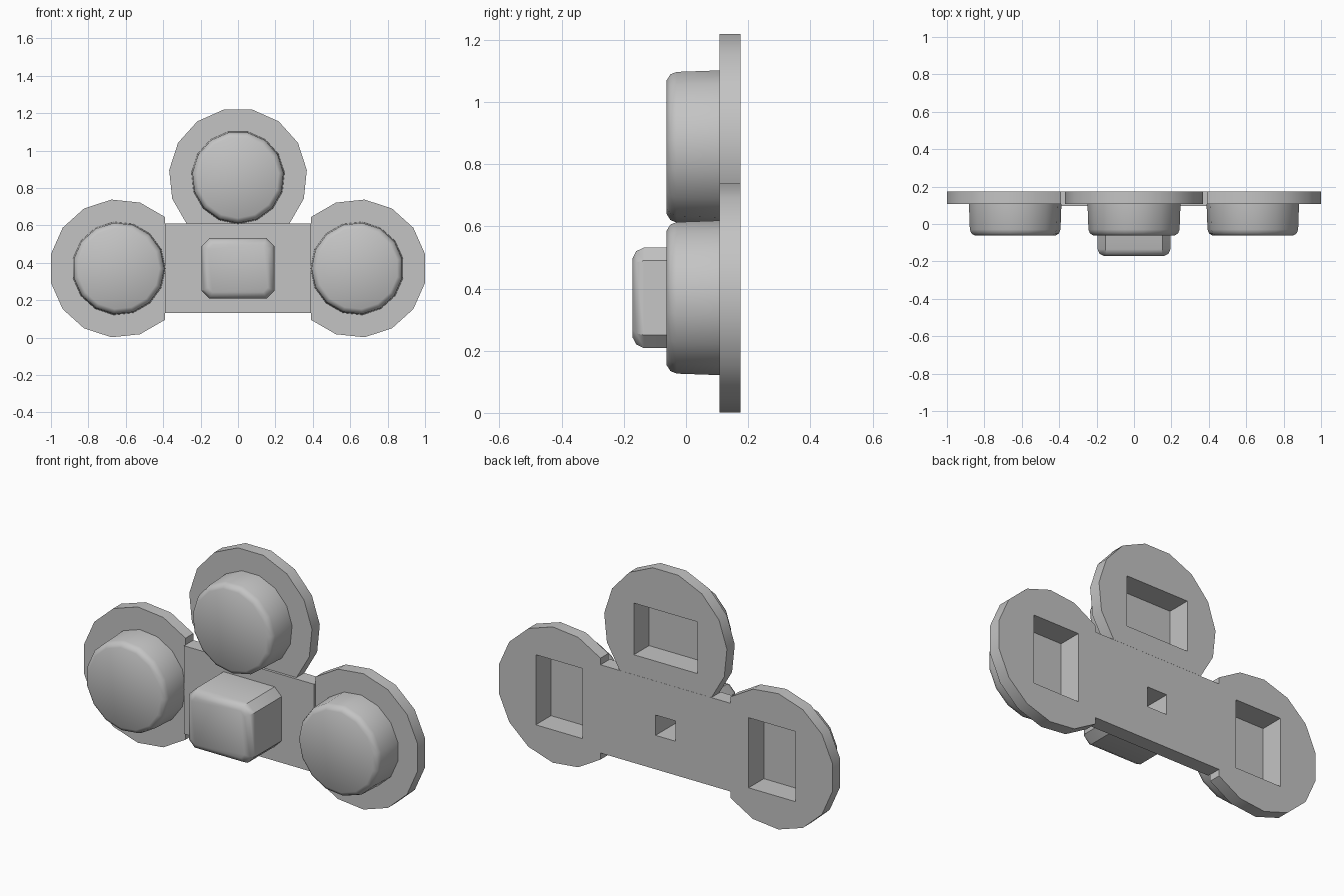
import bpy
import bmesh
from math import sin, cos, radians

cube = bpy.data.objects.get("Cube")
if cube:
    bpy.data.objects.remove(cube, do_unlink=True)

BACK, DISC_FRONT, BAR_FRONT = 0.175, 0.108, 0.095
STEP = 24  # degrees per side of the fifteen-sided parts

grey = bpy.data.materials.new("plain grey")
grey.use_nodes = True
grey.diffuse_color = (0.55, 0.55, 0.55, 1)
grey.node_tree.nodes["Principled BSDF"].inputs["Base Color"].default_value = grey.diffuse_color


def loft(name, centre, rings):
    """Skin a list of (y, [(x, z), ...]) outlines, back to front, with end caps."""
    bm = bmesh.new()
    loops = [[bm.verts.new((centre[0] + x, y, centre[1] + z)) for x, z in pts]
             for y, pts in rings]
    n = len(loops[0])
    for a, b in zip(loops, loops[1:]):
        for i in range(n):
            j = (i + 1) % n
            bm.faces.new((a[i], a[j], b[j], b[i]))
    bm.faces.new(loops[0])
    bm.faces.new(loops[-1])
    bmesh.ops.recalc_face_normals(bm, faces=bm.faces)
    mesh = bpy.data.meshes.new(name)
    bm.to_mesh(mesh)
    bm.free()
    mesh.materials.append(grey)
    obj = bpy.data.objects.new(name, mesh)
    bpy.context.collection.objects.link(obj)
    return obj


def arc(radius, facing, first, count):
    """Polygon points, with a flat side turned to the facing angle."""
    angles = [radians(facing + first + STEP * i) for i in range(count)]
    return [(radius * cos(a), radius * sin(a)) for a in angles]


def rect(w, h, chamfer=0.0):
    """Rectangle of half sizes w, h, with optional cut corners."""
    if not chamfer:
        return [(-w, -h), (w, -h), (w, h), (-w, h)]
    c = chamfer
    return [(-w + c, -h), (w - c, -h), (w, -h + c), (w, h - c),
            (w - c, h), (-w + c, h), (-w, h - c), (-w, -h + c)]


def activate(obj):
    bpy.ops.object.select_all(action='DESELECT')
    obj.select_set(True)
    bpy.context.view_layer.objects.active = obj


def finish(parts, centre, w, h, floor):
    """Sink a rectangular pocket into the parts from the back, then smooth them."""
    cutter = loft("pocket_cutter", centre, [(BACK + 0.1, rect(w, h)), (floor, rect(w, h))])
    cutter.hide_render = True
    for part in parts:
        activate(part)
        mod = part.modifiers.new("pocket", 'BOOLEAN')
        mod.operation = 'DIFFERENCE'
        mod.solver = 'EXACT'
        mod.object = cutter
        bpy.ops.object.modifier_apply(modifier=mod.name)
        bpy.ops.object.shade_smooth_by_angle(angle=radians(40))
    bpy.data.objects.remove(cutter, do_unlink=True)


# Three round pads, each a cut-off disc carrying a rounded knob
KNOB = [(DISC_FRONT, 0.25), (-0.03, 0.245), (-0.05, 0.237), (-0.062, 0.218)]
pads = [("left", (0.638, 0.37), 0), ("top", (0, 0.857), 90), ("right", (-0.638, 0.37), 180)]
for side, centre, facing in pads:
    outline = arc(0.37, facing, -132, 12)
    disc = loft(side + "_disc", centre, [(BACK, outline), (DISC_FRONT, outline)])
    knob = loft(side + "_knob", centre, [(y, arc(r, facing, 12, 15)) for y, r in KNOB])
    w, h = (0.19, 0.14) if side == "top" else (0.14, 0.19)
    finish([disc, knob], centre, w, h, 0.045)

# Middle bar joining the pads, with a chamfered block on its front
middle = (0, 0.37)
bar = loft("middle_bar", middle, [(y, rect(0.39, 0.239)) for y in (BACK, BAR_FRONT)])
BLOCK = [(BAR_FRONT, 0), (-0.135, 0), (-0.16, 0.012), (-0.172, 0.035)]
block = loft("middle_block", middle,
             [(y, rect(0.195 - d, 0.162 - d, 0.042 - d * 0.5)) for y, d in BLOCK])
finish([bar, block], middle, 0.06, 0.055, -0.06)
